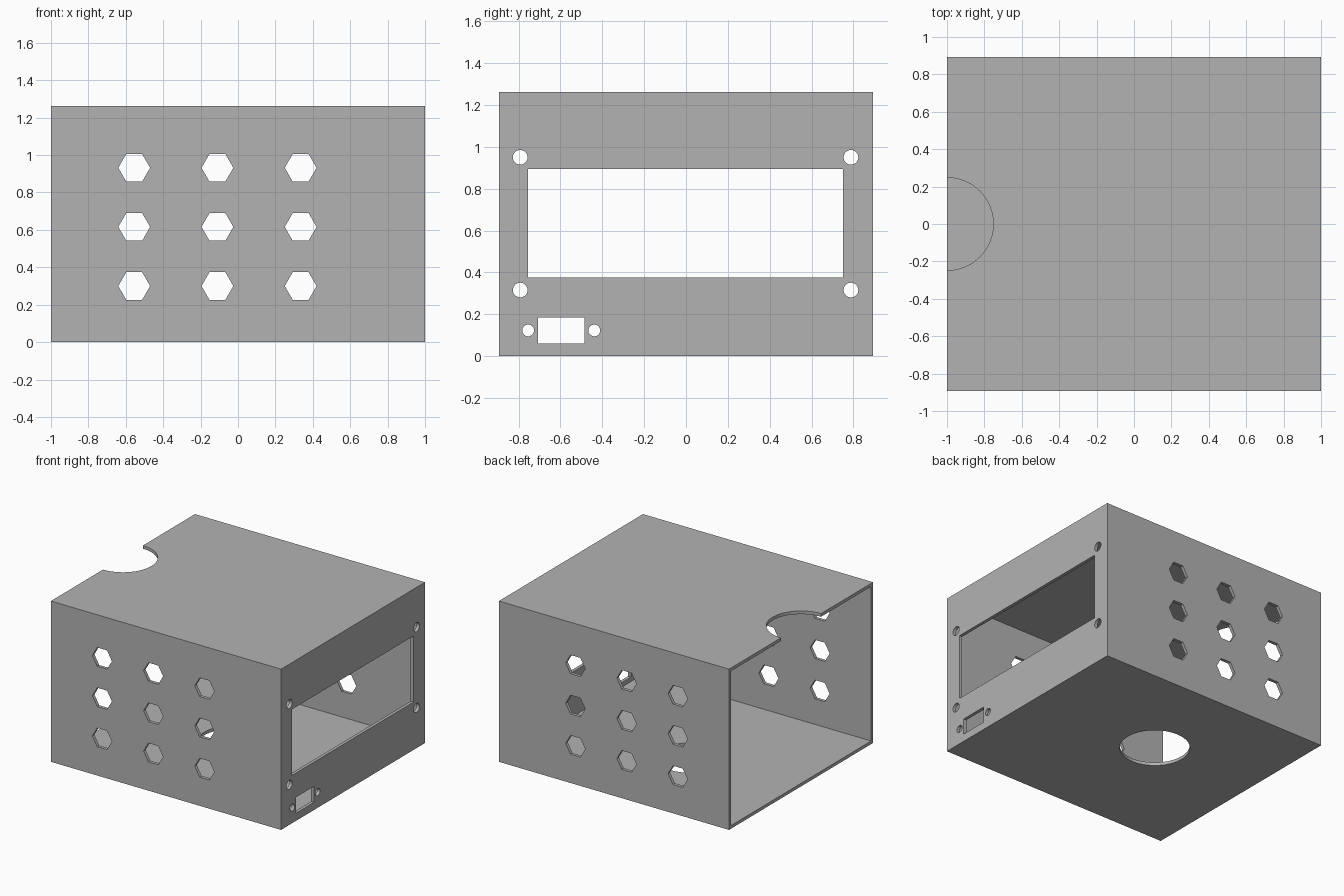
import bpy, bmesh
from math import pi
from mathutils import Matrix, Vector

if "Cube" in bpy.data.objects:
    bpy.data.objects.remove(bpy.data.objects["Cube"], do_unlink=True)

DEPTH, HEIGHT, WALL = 1.788, 1.263, 0.025
HALF = DEPTH / 2

grey = bpy.data.materials.new("plain grey")
grey.use_nodes = True
grey.diffuse_color = (0.45, 0.45, 0.45, 1)
grey.node_tree.nodes["Principled BSDF"].inputs["Base Color"].default_value = grey.diffuse_color


def add_box(bm, low, high):
    low, high = Vector(low), Vector(high)
    size = high - low
    bmesh.ops.create_cube(bm, size=1, matrix=Matrix.Translation((low + high) / 2) @ Matrix.Diagonal((*size, 1)))


def add_drill(bm, centre, radius, axis, sides=48):
    """A prism centred on a wall, pointing along the given axis."""
    turn = {"X": Matrix.Rotation(pi / 2, 4, "Y"),
            "Y": Matrix.Rotation(pi / 2, 4, "X"),
            "Z": Matrix.Identity(4)}[axis]
    # The cone primitive starts on local Y, so spin it to put a corner on X
    spin = Matrix.Rotation(pi / 2, 4, "Z")
    bmesh.ops.create_cone(bm, cap_ends=True, segments=sides, radius1=radius, radius2=radius,
                          depth=0.16, matrix=Matrix.Translation(centre) @ turn @ spin)


def make_object(name, bm):
    bmesh.ops.recalc_face_normals(bm, faces=bm.faces)
    mesh = bpy.data.meshes.new(name)
    bm.to_mesh(mesh)
    bm.free()
    mesh.materials.append(grey)
    obj = bpy.data.objects.new(name, mesh)
    bpy.context.collection.objects.link(obj)
    return obj


def subtract(target, cutter):
    mod = target.modifiers.new("cut", "BOOLEAN")
    mod.operation, mod.solver, mod.object = "DIFFERENCE", "EXACT", cutter
    bpy.context.view_layer.objects.active = target
    bpy.ops.object.modifier_apply(modifier=mod.name)
    bpy.data.objects.remove(cutter, do_unlink=True)


# Case body
bm = bmesh.new()
add_box(bm, (-1, -HALF, 0), (1, HALF, HEIGHT))
case = make_object("case", bm)

# Hollow interior, open on the right end
bm = bmesh.new()
add_box(bm, (-1.2, WALL - HALF, WALL), (1 - WALL, HALF - WALL, HEIGHT - WALL))
subtract(case, make_object("cavity", bm))

bm = bmesh.new()
# Hexagonal vents in the front and back walls
for side in (-1, 1):
    for col in (-1, 0, 1):
        for row in (-1, 0, 1):
            add_drill(bm, (-0.11 + col * 0.445, side * HALF, 0.616 + row * 0.316), 0.085, "Y", 6)

# Display window with its four screw holes
add_box(bm, (0.92, -0.755, 0.376), (1.08, 0.75, 0.895))
for y in (-0.792, 0.788):
    for z in (0.316, 0.95):
        add_drill(bm, (1, y, z), 0.035, "X")

# Connector slot with its two screw holes
add_box(bm, (0.92, -0.708, 0.06), (1.08, -0.484, 0.185))
for y in (-0.754, -0.438):
    add_drill(bm, (1, y, 0.123), 0.028, "X")

# Half-round notch in the lid and round opening in the floor
add_drill(bm, (-1, 0, HEIGHT), 0.248, "Z", 64)
add_drill(bm, (-0.11, 0.1, 0), 0.252, "Z", 64)
subtract(case, make_object("openings", bm))

# Smooth the round holes, keep corners crisp
bpy.ops.object.select_all(action="DESELECT")
case.select_set(True)
bpy.context.view_layer.objects.active = case
bpy.ops.object.shade_smooth_by_angle(angle=pi / 6)
